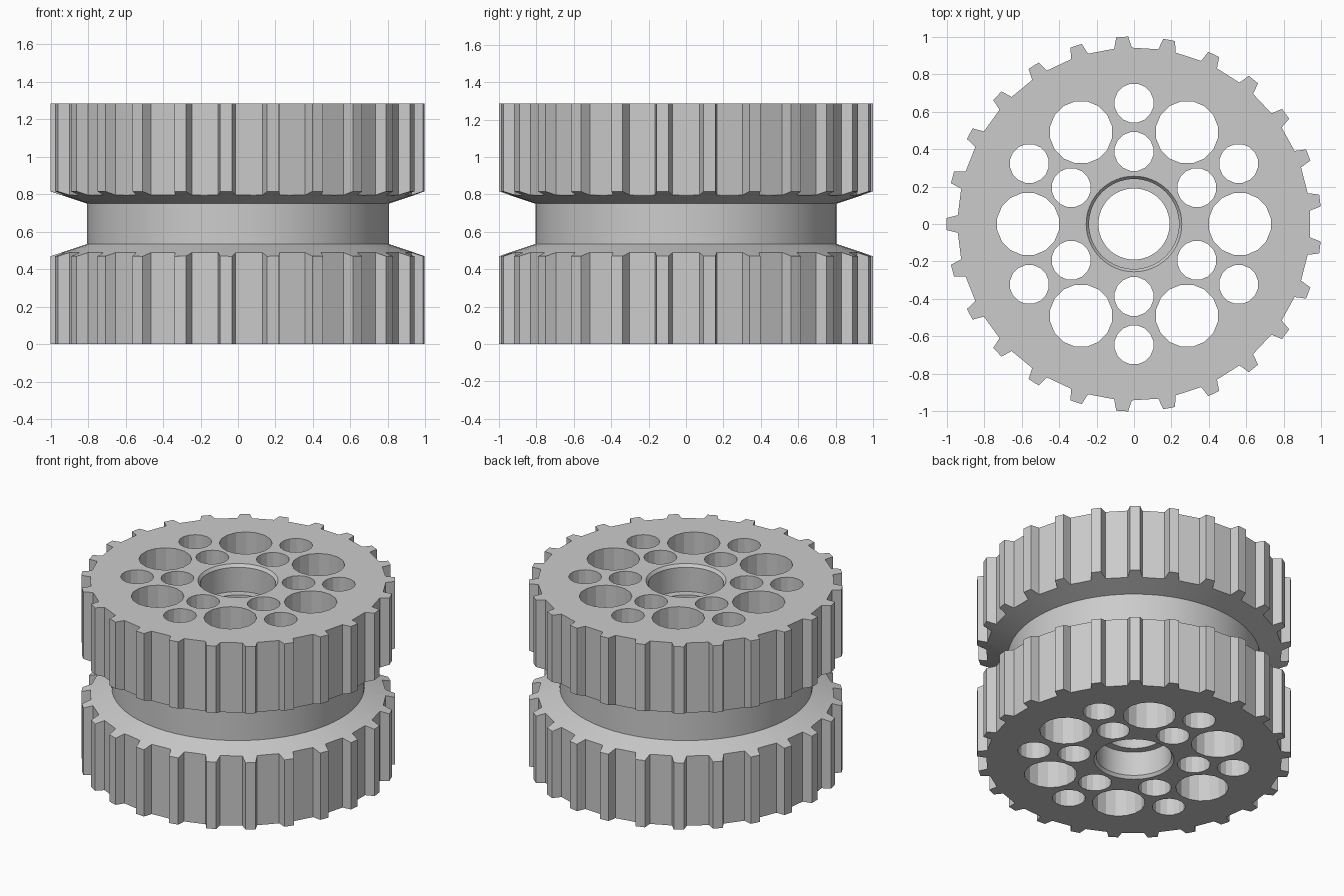
import bpy, bmesh
from math import pi, cos, sin, radians

if "Cube" in bpy.data.objects:
    bpy.data.objects.remove(bpy.data.objects["Cube"])

H = 1.285            # overall height
TEETH = 25


def make_object(name, bm):
    bmesh.ops.recalc_face_normals(bm, faces=bm.faces)
    mesh = bpy.data.meshes.new(name)
    bm.to_mesh(mesh)
    bm.free()
    obj = bpy.data.objects.new(name, mesh)
    bpy.context.collection.objects.link(obj)
    return obj


def add_prism(bm, outline, z0, z1):
    low = [bm.verts.new((x, y, z0)) for x, y in outline]
    high = [bm.verts.new((x, y, z1)) for x, y in outline]
    n = len(outline)
    bm.faces.new(low)
    bm.faces.new(high)
    for i in range(n):
        j = (i + 1) % n
        bm.faces.new((low[i], low[j], high[j], high[i]))


def circle(cx, cy, r, n):
    return [(cx + r * cos(2 * pi * (i + .5) / n), cy + r * sin(2 * pi * (i + .5) / n))
            for i in range(n)]


def boolean(obj, cutter, operation):
    mod = obj.modifiers.new(operation.lower(), 'BOOLEAN')
    mod.operation = operation
    mod.solver = 'EXACT'
    mod.object = cutter
    cutter.hide_render = True
    cutter.hide_set(True)


# Lathed wheel body: stepped centre bore and V-sided rim groove
half = [(0.19, 0.19), (0.24, 0.19), (0.24, 0.02), (0.255, 0),
        (1.2, 0), (1.2, 0.403), (0.805, 0.535)]
profile = half + [(r, H - z) for r, z in reversed(half)]
SEG = 64
bm = bmesh.new()
rings = [[bm.verts.new((r * cos(2 * pi * s / SEG), r * sin(2 * pi * s / SEG), z))
          for r, z in profile] for s in range(SEG)]
n = len(profile)
for s in range(SEG):
    a, b = rings[s], rings[(s + 1) % SEG]
    for i in range(n):
        j = (i + 1) % n
        bm.faces.new((a[i], b[i], b[j], a[j]))
wheel = make_object("toothed_wheel", bm)

# Toothed outline that trims the rim
outline = []
for t in range(TEETH):
    a = pi + 2 * pi * t / TEETH
    for u, v in ((0.94, -0.047), (1.0, -0.032), (1.0, 0.032), (0.94, 0.047)):
        outline.append((u * cos(a) - v * sin(a), u * sin(a) + v * cos(a)))
bm = bmesh.new()
add_prism(bm, outline, -0.2, H + 0.2)
tooth_trim = make_object("tooth_trim_cutter", bm)

# Lightening holes: six large, with two small ones between each pair
bm = bmesh.new()
for k in range(6):
    for dist, radius, turn, sides in ((0.565, 0.168, 0, 16), (0.387, 0.105, 30, 16),
                                      (0.645, 0.105, 30, 16)):
        a = radians(60 * k + turn)
        add_prism(bm, circle(dist * cos(a), dist * sin(a), radius, sides), -0.1, H + 0.1)
hole_cutter = make_object("hole_cutter", bm)

boolean(wheel, tooth_trim, 'INTERSECT')
boolean(wheel, hole_cutter, 'DIFFERENCE')

# Bake the cuts, drop the cutters and smooth only the fine round faces
bpy.context.view_layer.update()
graph = bpy.context.evaluated_depsgraph_get()
baked = bpy.data.meshes.new_from_object(wheel.evaluated_get(graph))
wheel.modifiers.clear()
wheel.data = baked
for cutter in (tooth_trim, hole_cutter):
    bpy.data.objects.remove(cutter)
bpy.context.view_layer.objects.active = wheel
wheel.select_set(True)
bpy.ops.object.shade_smooth_by_angle(angle=radians(8))
